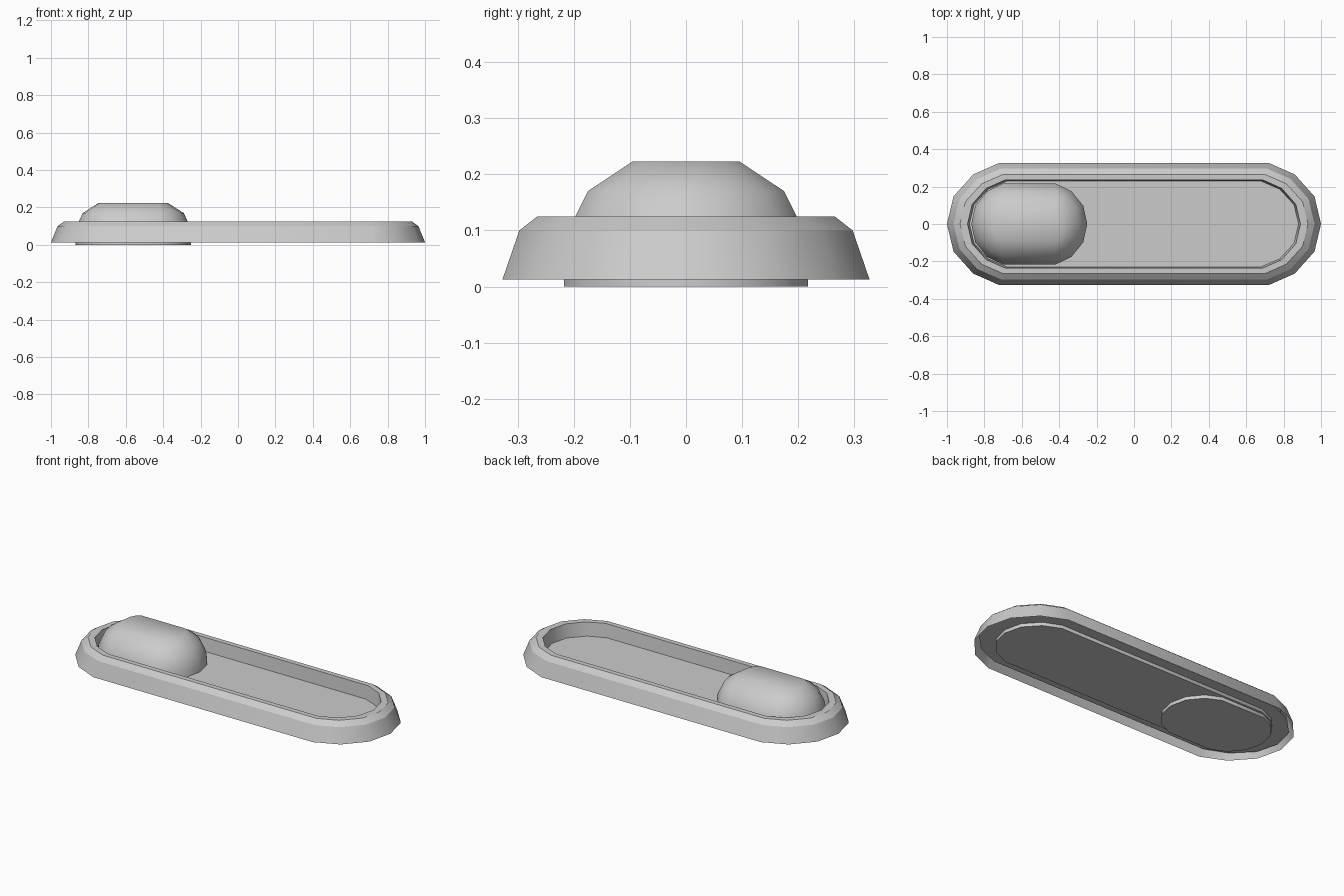
import bpy, bmesh, math

if "Cube" in bpy.data.objects:
    bpy.data.objects.remove(bpy.data.objects["Cube"])

# End-cap arc as fractions (along x, along y), from straight side to tip
ARC = [(0.0, 1.0), (0.5, 0.81), (0.875, 0.45), (1.0, 0.0)]


def outline(straight, half_x, half_y, z, cx=0.0):
    """Closed capsule loop, counter-clockwise from the right tip."""
    r = half_x - straight
    quarter = [(straight + u * r, v * half_y) for u, v in reversed(ARC)]
    top = quarter + [(-x, y) for x, y in reversed(quarter)]
    pts = top + [(x, -y) for x, y in reversed(top[1:-1])]
    return [(x + cx, y, z) for x, y in pts]


def loft(name, loops, cap_start=False, cap_end=False, angle=40):
    """Skin a stack of loops, listed so that faces point outward."""
    bm = bmesh.new()
    rings = [[bm.verts.new(p) for p in loop] for loop in loops]
    n = len(rings[0])
    for a, b in zip(rings, rings[1:]):
        for i in range(n):
            j = (i + 1) % n
            bm.faces.new((a[i], a[j], b[j], b[i]))
    if cap_start:
        bm.faces.new(rings[0][::-1])
    if cap_end:
        bm.faces.new(rings[-1])
    mesh = bpy.data.meshes.new(name)
    bm.to_mesh(mesh)
    bm.free()
    ob = bpy.data.objects.new(name, mesh)
    bpy.context.collection.objects.link(ob)
    bpy.ops.object.select_all(action='DESELECT')
    bpy.context.view_layer.objects.active = ob
    ob.select_set(True)
    bpy.ops.object.shade_smooth_by_angle(angle=math.radians(angle))
    return ob


# Hollow tray rim: flared skirt, bevelled top and inner wall
rim = [(0.72, 1.0, 0.327, 0.013), (0.71, 0.965, 0.297, 0.10),
       (0.70, 0.93, 0.265, 0.125), (0.69, 0.89, 0.235, 0.125),
       (0.68, 0.88, 0.229, 0.045)]
loft("switch_rim", [outline(*t) for t in rim], angle=30)

# Floor plate with an underside ledge reaching out towards the skirt
plate = [(0.68, 0.88, 0.229, 0.02), (0.68, 0.88, 0.229, 0.045)]
loft("tray_floor", [outline(*t) for t in plate], cap_start=True, cap_end=True)
ledge = [(0.68, 0.88, 0.229, 0.04), (0.71, 0.98, 0.29, 0.04)]
loft("underside_ledge", [outline(*t) for t in ledge])

# Rounded sliding knob, poking slightly below the tray
knob = [(0.14, 0.31, 0.217, 0.0), (0.14, 0.31, 0.217, 0.085),
        (0.14, 0.27, 0.175, 0.17), (0.14, 0.187, 0.095, 0.223)]
loft("slider_knob", [outline(*k, cx=-0.56) for k in knob],
     cap_start=True, cap_end=True, angle=60)
